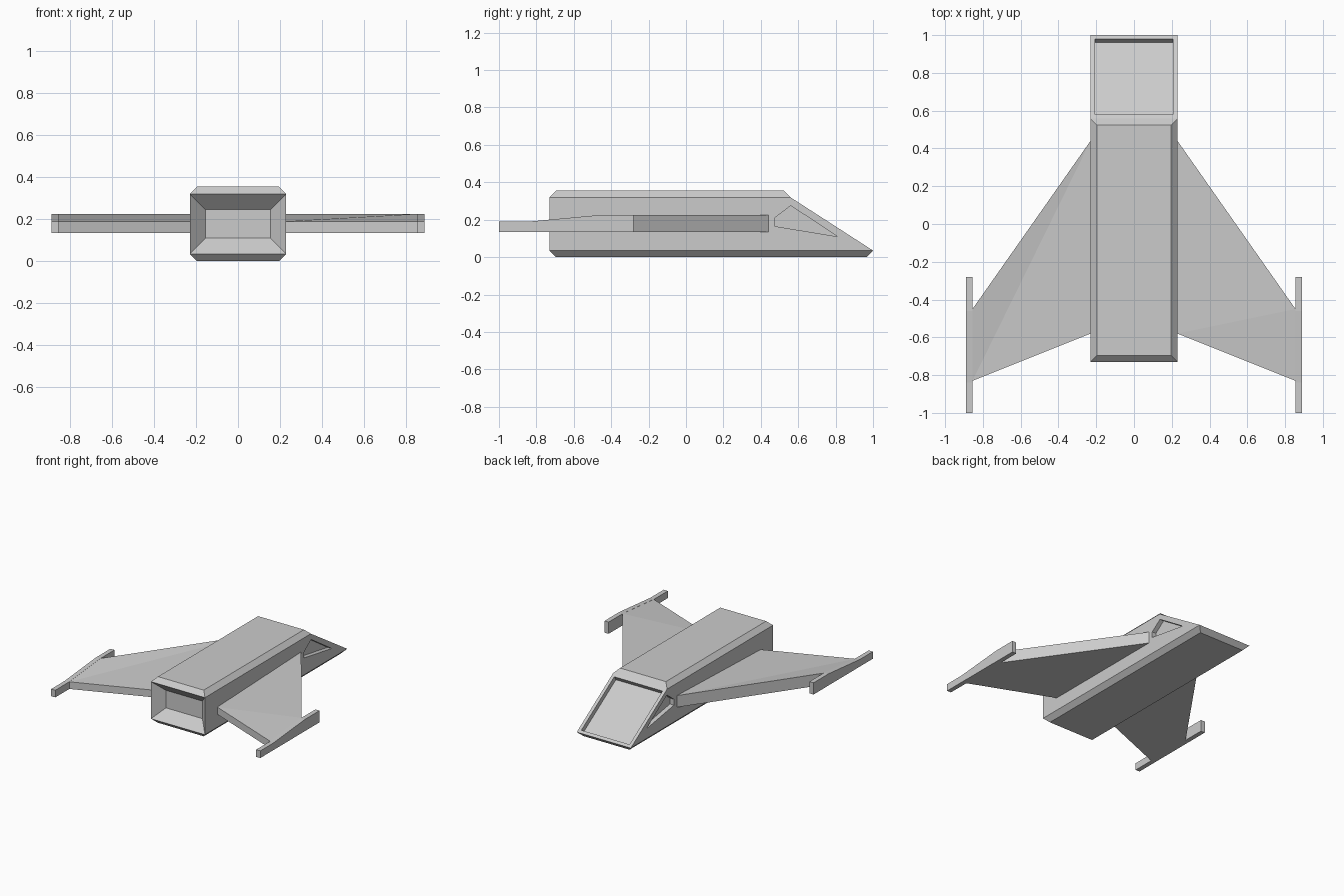
import bpy, bmesh
from mathutils import Vector

if "Cube" in bpy.data.objects:
    bpy.data.objects.remove(bpy.data.objects["Cube"])


def finish(bm, name):
    bmesh.ops.recalc_face_normals(bm, faces=bm.faces[:])
    me = bpy.data.meshes.new(name)
    bm.to_mesh(me)
    bm.free()
    ob = bpy.data.objects.new(name, me)
    bpy.context.collection.objects.link(ob)
    return ob


def loft(rings, name=None):
    """Skin a list of closed point rings and cap both ends."""
    bm = bmesh.new()
    vs = [[bm.verts.new(p) for p in r] for r in rings]
    n = len(vs[0])
    for a, b in zip(vs, vs[1:]):
        for i in range(n):
            j = (i + 1) % n
            bm.faces.new((a[i], a[j], b[j], b[i]))
    bm.faces.new(vs[0][::-1])
    bm.faces.new(vs[-1])
    bmesh.ops.recalc_face_normals(bm, faces=bm.faces[:])
    return finish(bm, name) if name else bm


def side_prism(profile, x0, x1, name):
    return loft([[(x, y, z) for y, z in profile] for x in (x0, x1)], name)


# Fuselage: chamfered box with a sloped nose, as stacked rectangles
levels = [(0, .195, -.695, .965), (.035, .23, -.73, 1),
          (.32, .23, -.73, .558), (.355, .195, -.695, .523)]
bm = loft([[(-w, b, z), (w, b, z), (w, f, z), (-w, f, z)] for z, w, b, f in levels])


def middle_face(direction):
    d = Vector(direction)
    mid = [f for f in bm.faces if .03 < min(v.co.z for v in f.verts)
           and max(v.co.z for v in f.verts) < .33]
    return max(mid, key=lambda f: f.normal.dot(d))


def sink(face, offset):
    new = bmesh.ops.extrude_discrete_faces(bm, faces=[face])["faces"][0]
    for v in new.verts:
        v.co += offset
    return new


# Tapered engine recess in the rear face
rear = middle_face((0, -1, 0))
rear = sink(rear, Vector((0, .075, 0)))
c = rear.calc_center_median()
for v in rear.verts:
    for k in (0, 2):
        v.co[k] -= .075 if v.co[k] > c[k] else -.075

# Windshield recess in the sloped nose
bm.normal_update()
nose = [f for f in bm.faces if f.normal.y > .4 and f.normal.z > .75]
nose = max(nose, key=lambda f: f.calc_area())
bmesh.ops.inset_individual(bm, faces=[nose], thickness=.035, depth=0)
sink(nose, nose.normal * -.036)
fuselage = finish(bm, "fuselage")

# Side window recesses
window = [(.475, .165), (.81, .11), (.56, .275), (.475, .21)]
for s, side in ((1, "right"), (-1, "left")):
    cutter = side_prism(window, s * .196, s * .3, side + "_window_cutter")
    cutter.hide_render = True
    cutter.hide_viewport = False
    cutter.display_type = 'WIRE'
    mod = fuselage.modifiers.new(side + "_window", 'BOOLEAN')
    mod.operation = 'DIFFERENCE'
    mod.solver = 'EXACT'
    mod.object = cutter

# Wings and wingtip rails
outline = [(.23, .44, .225), (.855, -.45, .225), (.855, -.83, .19), (.23, -.58, .19)]
rail = [(-1, .135), (-.28, .135), (-.28, .225), (-.46, .225), (-.84, .19), (-1, .19)]
for s, side in ((1, "right"), (-1, "left")):
    bm = loft([[(s * x, y, .135) for x, y, z in outline],
               [(s * x, y, z) for x, y, z in outline]])
    # Split the slightly twisted top along its diagonal
    bm.verts.ensure_lookup_table()
    i = 5 if s > 0 else 4
    bmesh.ops.connect_verts(bm, verts=[bm.verts[i], bm.verts[i + 2]])
    finish(bm, side + "_wing")
    side_prism(rail, s * .855, s * .89, side + "_wingtip_rail")
